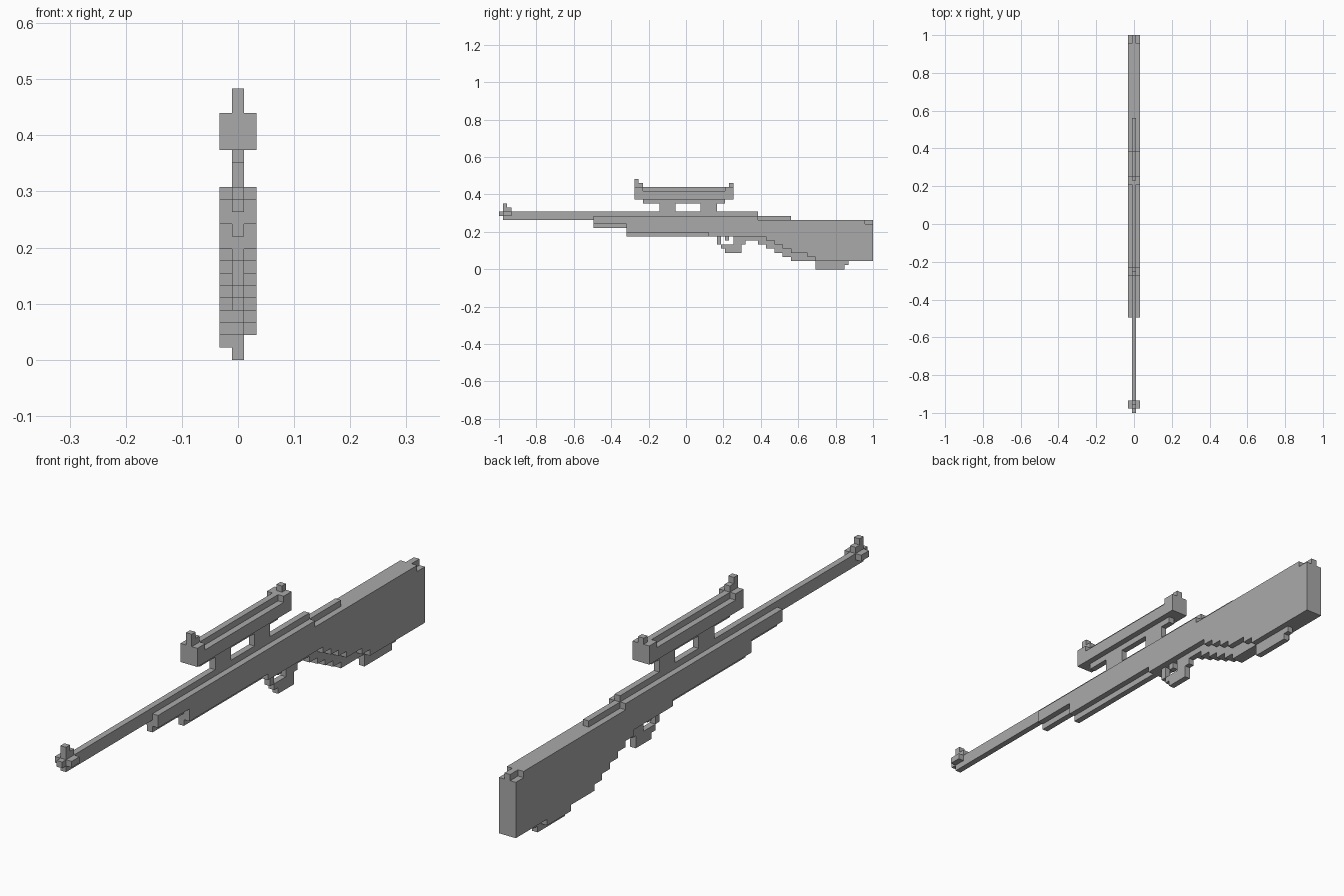
import bpy

cube = bpy.data.objects.get("Cube")
if cube:
    bpy.data.objects.remove(cube)

U = 2 / 91      # size of one block
LENGTH = 91     # blocks from muzzle to butt

grey = bpy.data.materials.new("plain grey")
grey.use_nodes = True
colour = (0.4, 0.4, 0.4, 1)
grey.diffuse_color = colour
grey.node_tree.nodes["Principled BSDF"].inputs["Base Color"].default_value = colour


def prism(name, x0, x1, outline):
    """Extrude a (length, height) outline across x, all in blocks."""
    n = len(outline)
    verts = [(x * U, (c - LENGTH / 2) * U, z * U) for x in (x0, x1) for c, z in outline]
    faces = [tuple(range(n))[::-1], tuple(range(n, 2 * n))]
    faces += [(i, (i + 1) % n, n + (i + 1) % n, n + i) for i in range(n)]
    mesh = bpy.data.meshes.new(name)
    mesh.from_pydata(verts, [], faces)
    mesh.materials.append(grey)
    obj = bpy.data.objects.new(name, mesh)
    bpy.context.collection.objects.link(obj)
    return obj


def stairs(steps, end):
    """Turn (start, height) steps into a stepped line."""
    line = []
    for i, (c, z) in enumerate(steps):
        line += [(c, z), (steps[i + 1][0] if i + 1 < len(steps) else end, z)]
    return line


def slab(name, x0, x1, bottom, top, end):
    return prism(name, x0, x1, stairs(bottom, end) + stairs(top, end)[::-1])


def block(name, c0, c1, z0, z1, half=0.5):
    return slab(name, -half, half, [(c0, z0)], [(c0, z1)], c1)


# Stock: centre core and two side panels with stepped grips
grip = [(61, 7), (63, 6), (65, 5), (67, 4), (69, 3), (71, 2)]
core_bottom = [(23, 10), (31, 8)] + grip + [(77, 0), (84, 1), (85, 2)]
slab("stock_core", -0.5, 0.5, core_bottom, [(23, 13), (71, 12)], LENGTH)

panel_front = [(23, 11), (31, 9), (51, 8)]
panel_top = [(23, 13), (63, 12), (89, 11)]
left_bottom = panel_front + [(65, 7), (67, 6), (69, 5), (71, 4), (75, 3), (77, 2)]
right_bottom = panel_front + grip + [(77, 1), (83, 2)]
slab("stock_left_panel", 0.5, 1.5, left_bottom, panel_top, LENGTH)
slab("stock_right_panel", -1.5, -0.5, right_bottom, panel_top, LENGTH)

# Barrel and muzzle
block("barrel", 1, 23, 12, 14)
block("receiver_ridge", 23, 63, 13, 14)
block("muzzle", 0, 1, 13, 14)
block("muzzle_collar", 1, 3, 13, 14, 1.5)
slab("front_sight", -0.5, 0.5, [(1, 14)], [(1, 16), (2, 15)], 3)

# Trigger and guard
slab("guard_front", -0.5, 0.5, [(53, 6)], [(53, 8)], 54)
slab("guard_bow", -0.5, 0.5, [(54, 5), (55, 4)], [(54, 6)], 59)
block("trigger", 55, 56, 7, 8)
slab("guard_rear", -0.5, 0.5, [(57, 6), (60, 7)], [(57, 8)], 61)

# Scope: ridge, lower shoulders, end boxes, sights
block("scope_ridge", 35, 55, 17, 20)
for side, x in (("left", 0.5), ("right", -1.5)):
    slab("scope_shoulder_" + side, x, x + 1, [(35, 17)], [(35, 19)], 55)
block("scope_front_box", 33, 35, 17, 20, 1.5)
block("scope_rear_box", 55, 57, 17, 20, 1.5)
slab("scope_front_sight", -0.5, 0.5, [(33, 20)], [(33, 22), (34, 21)], 35)
block("scope_rear_sight", 56, 57, 20, 21)

# Scope mount
block("mount_rail", 35, 55, 16, 17)
for name, c in (("front", 39), ("rear", 49)):
    block("mount_post_" + name, c, c + 4, 14, 16)
